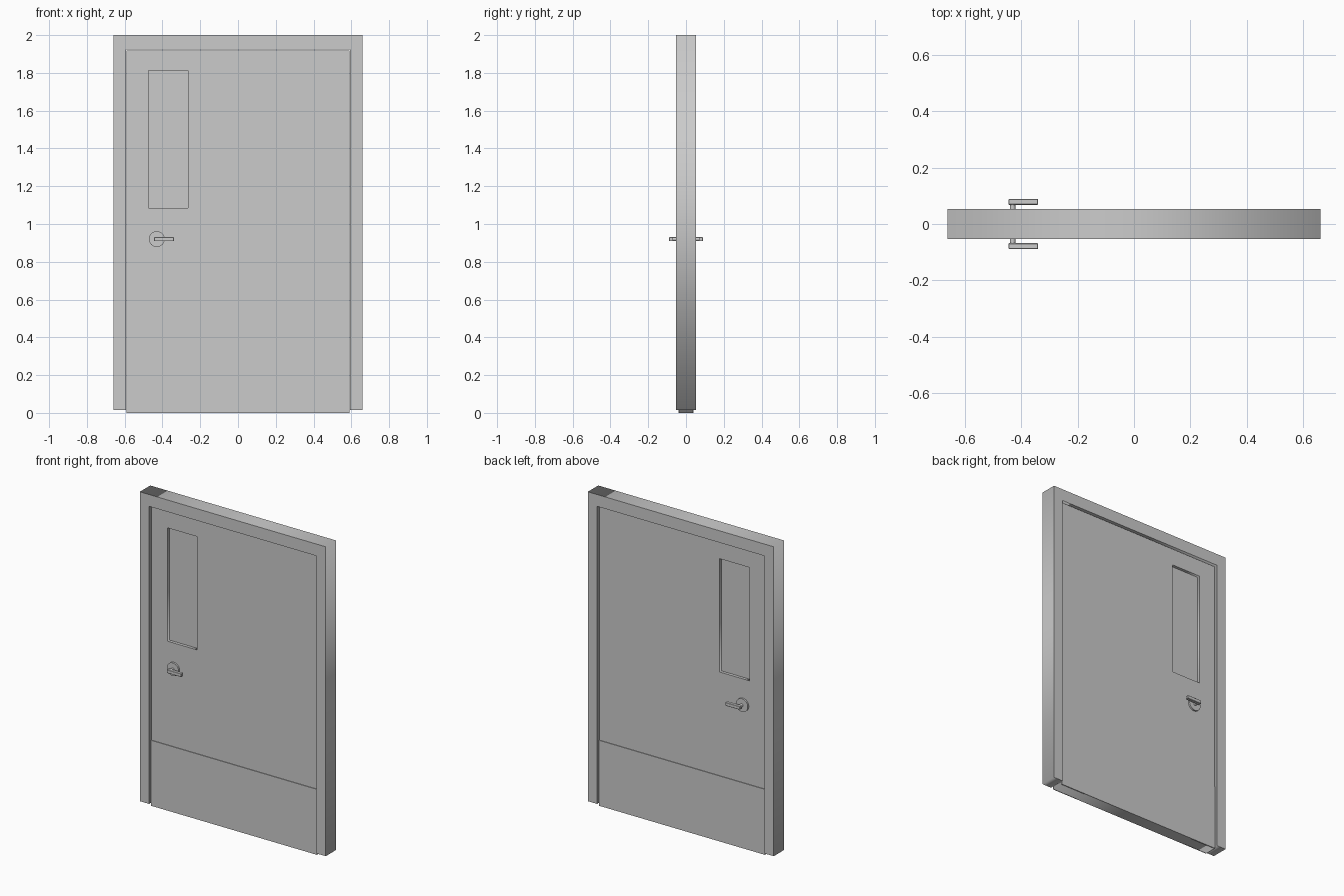
import bpy
import math

if "Cube" in bpy.data.objects:
    bpy.data.objects.remove(bpy.data.objects["Cube"])


def outline(name, loops, half_depth):
    """Extrude closed x-z loops (later ones are holes) along y into a mesh."""
    curve = bpy.data.curves.new(name, 'CURVE')
    curve.dimensions = '2D'
    curve.fill_mode = 'BOTH'
    curve.extrude = half_depth
    for pts in loops:
        spline = curve.splines.new('POLY')
        spline.points.add(len(pts) - 1)
        for p, (x, z) in zip(spline.points, pts):
            p.co = (x, z, 0, 1)
        spline.use_cyclic_u = True
    obj = bpy.data.objects.new(name, curve)
    bpy.context.collection.objects.link(obj)
    bpy.ops.object.select_all(action='DESELECT')
    obj.select_set(True)
    bpy.context.view_layer.objects.active = obj
    obj.rotation_euler.x = math.pi / 2
    bpy.ops.object.convert(target='MESH')
    return bpy.context.object


def rect(x0, x1, z0, z1):
    return [(x0, z0), (x1, z0), (x1, z1), (x0, z1)]


def box(name, x, y, z):
    bpy.ops.mesh.primitive_cube_add(
        size=1, location=[(a + b) / 2 for a, b in (x, y, z)])
    obj = bpy.context.object
    obj.name = name
    obj.scale = [abs(b - a) for a, b in (x, y, z)]
    bpy.ops.object.transform_apply(location=False, rotation=False, scale=True)
    return obj


def disc(name, radius, x, z, y0, y1, sides=32):
    bpy.ops.mesh.primitive_cylinder_add(
        vertices=sides, radius=radius, depth=abs(y1 - y0),
        location=(x, (y0 + y1) / 2, z), rotation=(math.pi / 2, 0, 0))
    obj = bpy.context.object
    obj.name = name
    bpy.ops.object.shade_smooth_by_angle(angle=math.radians(35))
    return obj


# Frame: one inverted U around the opening
outline("door_frame", [[(-0.66, 0.015), (-0.594, 0.015), (-0.594, 1.924),
                        (0.594, 1.924), (0.594, 0.015), (0.66, 0.015),
                        (0.66, 2.0), (-0.66, 2.0)]], 0.053)

# Door leaf with window opening, and the recessed pane
window = rect(-0.475, -0.264, 1.085, 1.812)
outline("door_leaf", [rect(-0.589, 0.589, 0.0, 1.919), window], 0.037)
box("window_pane", (-0.48, -0.259), (-0.018, 0.018), (1.08, 1.817))

# Kick plate and lever handle on each face
HX, HZ = -0.43, 0.92
for label, s in (("front", -1), ("back", 1)):
    box(label + "_kick_plate", (-0.589, 0.589), (s * 0.036, s * 0.041), (0.0, 0.42))
    disc(label + "_handle_rose", 0.042, HX, HZ, s * 0.036, s * 0.048)
    disc(label + "_handle_stem", 0.010, HX, HZ, s * 0.045, s * 0.075, 20)
    lever = box(label + "_handle_lever", (-0.444, -0.34),
                (s * 0.068, s * 0.089), (0.909, 0.931))
    bevel = lever.modifiers.new("edge_bevel", 'BEVEL')
    bevel.width = 0.002
    bevel.segments = 1
